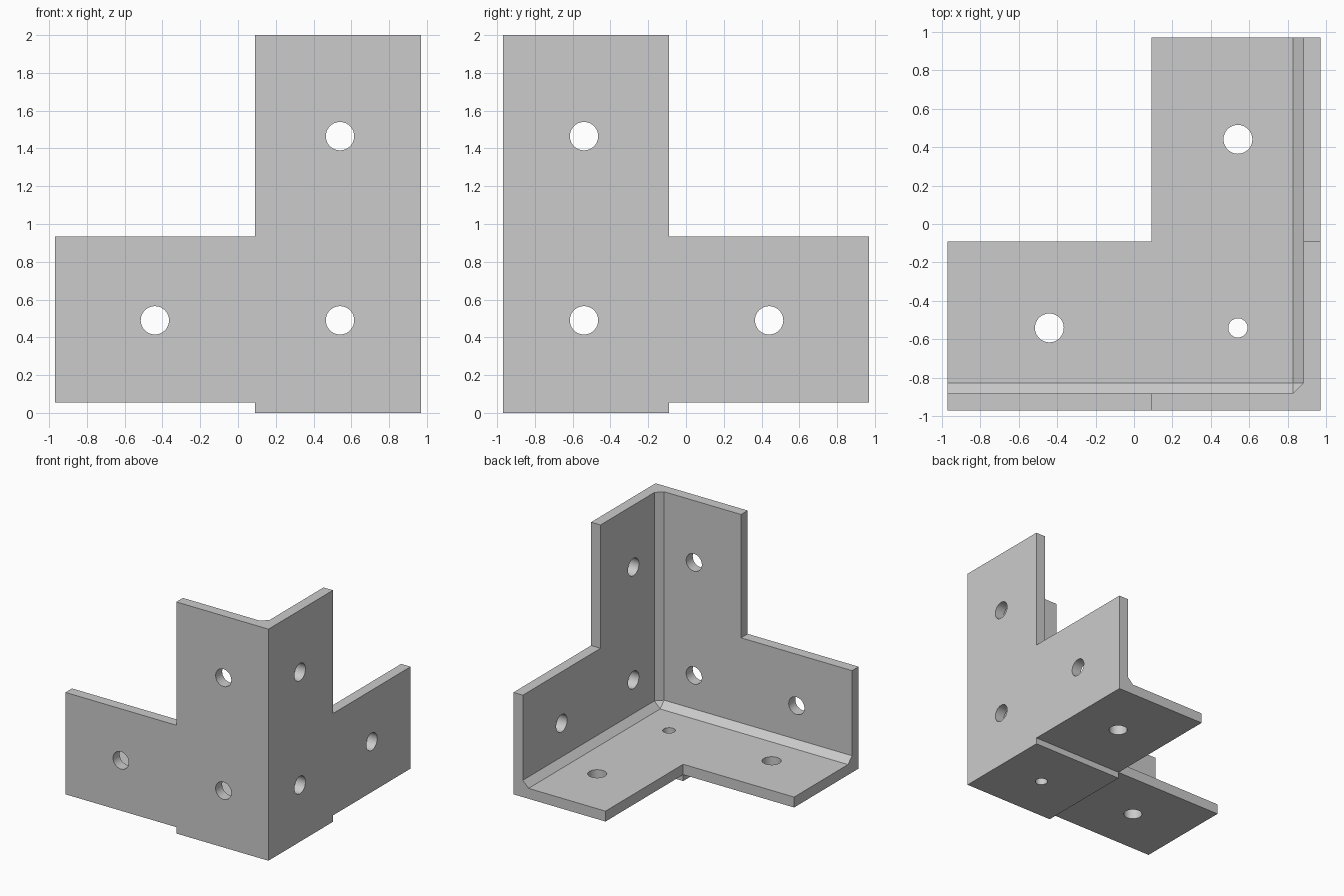
import bpy
import bmesh
from mathutils import Matrix, Vector

if "Cube" in bpy.data.objects:
    bpy.data.objects.remove(bpy.data.objects["Cube"], do_unlink=True)

HALF = 0.97       # outer half width
TOP = 2.0         # height of the upright arm
WALL = 0.09       # plate thickness
STEP = 0.055      # raised pad depth, also the inner chamfer width
ARM = 0.09        # where each arm leaves the corner square
ARM_TOP = 0.935   # top of the side arms
FAR = 1.5         # cutters overshoot to here

metal = bpy.data.materials.new("plain_grey")
metal.use_nodes = True
grey = (0.6, 0.6, 0.6, 1)
metal.diffuse_color = grey
metal.node_tree.nodes["Principled BSDF"].inputs["Base Color"].default_value = grey


def to_object(name, bm):
    mesh = bpy.data.meshes.new(name)
    bm.to_mesh(mesh)
    bm.free()
    obj = bpy.data.objects.new(name, mesh)
    bpy.context.collection.objects.link(obj)
    return obj


def box_mesh(low, high):
    bm = bmesh.new()
    bmesh.ops.create_cube(bm, size=1)
    low, high = Vector(low), Vector(high)
    bmesh.ops.scale(bm, vec=high - low, verts=bm.verts)
    bmesh.ops.translate(bm, vec=(low + high) / 2, verts=bm.verts)
    return bm


def cylinder_mesh(centre, axis, radius):
    bm = bmesh.new()
    turn = Vector((0, 0, 1)).rotation_difference(Vector(axis)).to_matrix().to_4x4()
    bmesh.ops.create_cone(bm, cap_ends=True, segments=48, radius1=radius, radius2=radius,
                          depth=0.5, matrix=Matrix.Translation(centre) @ turn)
    return bm


def cut(target, bm):
    cutter = to_object("cutter", bm)
    cutter.hide_render = True
    mod = target.modifiers.new("cut", "BOOLEAN")
    mod.operation = "DIFFERENCE"
    mod.solver = "EXACT"
    mod.object = cutter
    bpy.context.view_layer.objects.active = target
    bpy.ops.object.modifier_apply(modifier=mod.name)
    bpy.data.objects.remove(cutter, do_unlink=True)


# Solid block that becomes the bracket
bracket = to_object("corner_bracket", box_mesh((-HALF, -HALF, 0), (HALF, HALF, TOP)))
bracket.data.materials.append(metal)

# Inner hollow, with chamfers where the three plates meet
corner = Vector((HALF - WALL, WALL - HALF, STEP + WALL))
hollow = box_mesh((-FAR, corner.y, corner.z), (corner.x, FAR, TOP + 1))
inner = min(hollow.verts, key=lambda v: (v.co - corner).length)
bmesh.ops.bevel(hollow, geom=list(inner.link_edges), offset=STEP, segments=1,
                affect="EDGES", clamp_overlap=True)
cut(bracket, hollow)

# Notches that shape the three arms and leave the pad under the corner
for low, high in (
    ((-FAR, -FAR, ARM_TOP), (ARM, FAR, TOP + 1)),
    ((-FAR, -ARM, ARM_TOP), (FAR, FAR, TOP + 1)),
    ((-FAR, -ARM, -1), (ARM, FAR, TOP + 1)),
    ((-FAR, -FAR, -1), (ARM, FAR, STEP)),
    ((-FAR, -ARM, -1), (FAR, FAR, STEP)),
):
    cut(bracket, box_mesh(low, high))

# Screw holes in the two upright plates, mirrored across the corner
NEAR, AWAY, LOW, HIGH, R = 0.54, -0.44, 0.49, 1.465, 0.075
for u, z in ((AWAY, LOW), (NEAR, LOW), (NEAR, HIGH)):
    cut(bracket, cylinder_mesh((u, -HALF, z), (0, 1, 0), R))
    cut(bracket, cylinder_mesh((HALF, -u, z), (1, 0, 0), R))

# Screw holes in the floor plate, with a smaller one at the corner
for x, y, r in ((AWAY, -NEAR, R), (NEAR, -AWAY, R), (NEAR, -NEAR, 0.05)):
    cut(bracket, cylinder_mesh((x, y, STEP), (0, 0, 1), r))

# Smooth hole walls, crisp plate edges
bpy.ops.object.select_all(action="DESELECT")
bracket.select_set(True)
bpy.context.view_layer.objects.active = bracket
bpy.ops.object.shade_smooth_by_angle(angle=0.5)
